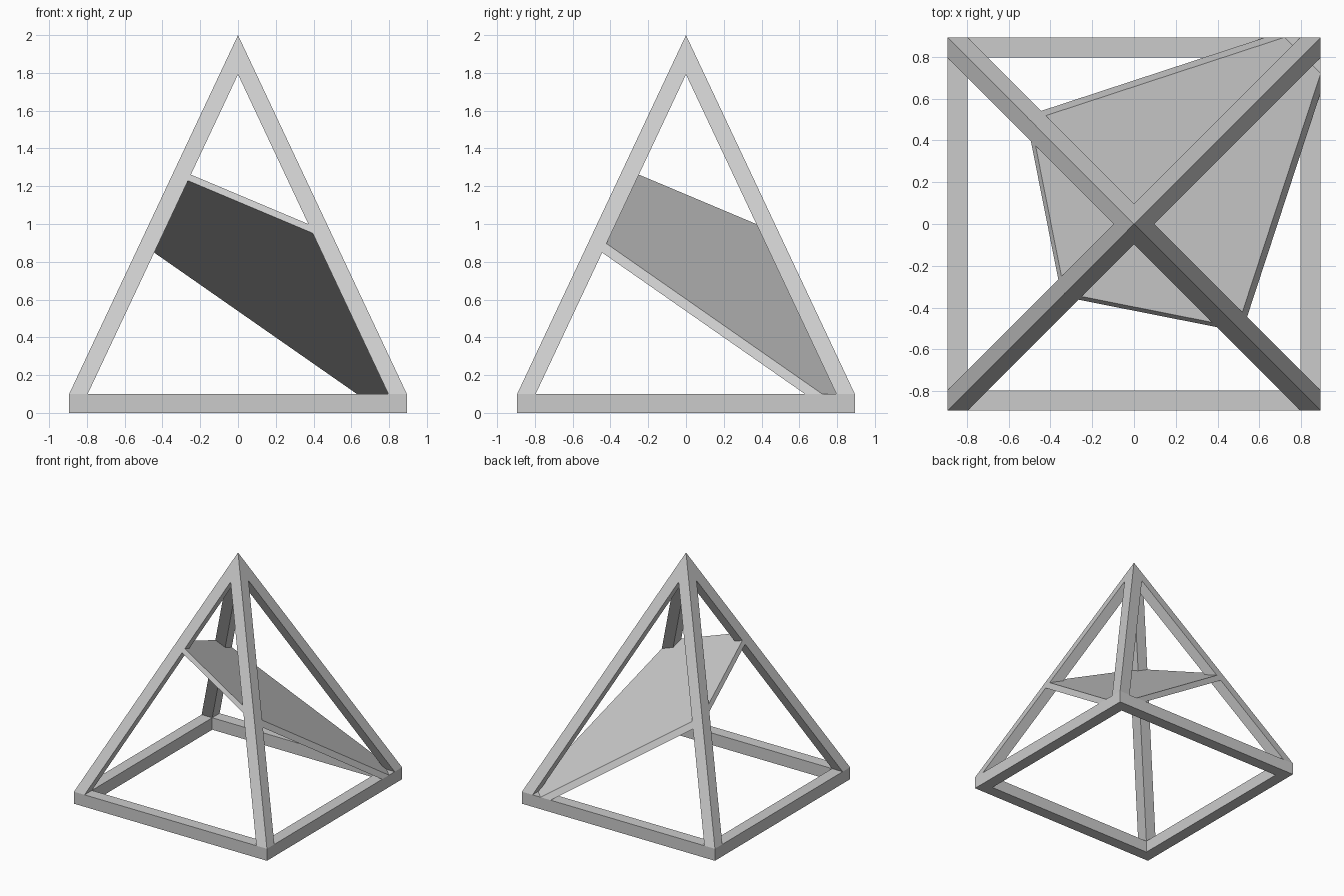
import bpy
import bmesh
from mathutils import Vector

cube = bpy.data.objects.get("Cube")
if cube:
    bpy.data.objects.remove(cube, do_unlink=True)

OUT, BAR = 0.894, 0.098      # half width of the base, bar width
RAIL, TOP = 0.10, 2.0        # rail height, apex height
INN = OUT - BAR
CROTCH = TOP - (TOP - RAIL) * BAR / OUT   # where the legs part below the apex

grey = bpy.data.materials.new("light_grey")
grey.use_nodes = True
grey.diffuse_color = (0.6, 0.6, 0.6, 1)
bsdf = grey.node_tree.nodes["Principled BSDF"]
bsdf.inputs["Base Color"].default_value = (0.6, 0.6, 0.6, 1)
bsdf.inputs["Roughness"].default_value = 0.7


def finish(name, bm):
    bmesh.ops.recalc_face_normals(bm, faces=bm.faces)
    mesh = bpy.data.meshes.new(name)
    bm.to_mesh(mesh)
    bm.free()
    mesh.materials.append(grey)
    obj = bpy.data.objects.new(name, mesh)
    bpy.context.collection.objects.link(obj)


def skin(bm, loop_a, loop_b):
    """Join two four-point loops with quads."""
    for i in range(4):
        j = (i + 1) % 4
        bm.faces.new((loop_a[i], loop_a[j], loop_b[j], loop_b[i]))


def square(bm, half, z):
    return [bm.verts.new((sx * half, sy * half, z))
            for sx, sy in ((-1, -1), (1, -1), (1, 1), (-1, 1))]


# Square base rail
bm = bmesh.new()
rings = [square(bm, h, z) for h, z in
         ((OUT, 0), (OUT, RAIL), (INN, RAIL), (INN, 0))]
for k in range(4):
    skin(bm, rings[k], rings[(k + 1) % 4])
finish("base_frame", bm)

# Four sloping legs, trimmed where they meet at the apex
for side_x, side_y, name in ((1, -1, "front_left_leg"), (-1, -1, "front_right_leg"),
                             (1, 1, "back_left_leg"), (-1, 1, "back_right_leg")):
    bm = bmesh.new()
    foot = ((OUT, OUT, RAIL), (INN, OUT, RAIL), (INN, INN, RAIL), (OUT, INN, RAIL))
    head = ((0, 0, TOP), (0, BAR, CROTCH), (0, 0, CROTCH), (BAR, 0, CROTCH))
    loops = [[bm.verts.new((x * side_x, y * side_y, z)) for x, y, z in pts]
             for pts in (foot, head)]
    skin(bm, *loops)
    bm.faces.new(loops[0])
    bm.faces.new((loops[1][0], loops[1][1], loops[1][2]))
    bm.faces.new((loops[1][0], loops[1][2], loops[1][3]))
    finish(name, bm)

# Tilted plate: a slice of the solid pyramid between two parallel planes
bm = bmesh.new()
base = square(bm, OUT, RAIL)
apex = bm.verts.new((0, 0, TOP))
bm.faces.new(base)
for i in range(4):
    bm.faces.new((base[i], base[(i + 1) % 4], apex))
bmesh.ops.recalc_face_normals(bm, faces=bm.faces)
tilt = Vector((0.525, 0.525, 1))
for height, normal in ((0.948, tilt), (0.90, -tilt)):
    cut = bmesh.ops.bisect_plane(
        bm, geom=bm.verts[:] + bm.edges[:] + bm.faces[:],
        plane_co=(0, 0, height), plane_no=normal, clear_outer=True)
    rim = [e for e in cut["geom_cut"] if isinstance(e, bmesh.types.BMEdge)]
    bmesh.ops.contextual_create(bm, geom=rim)
finish("tilted_plate", bm)
